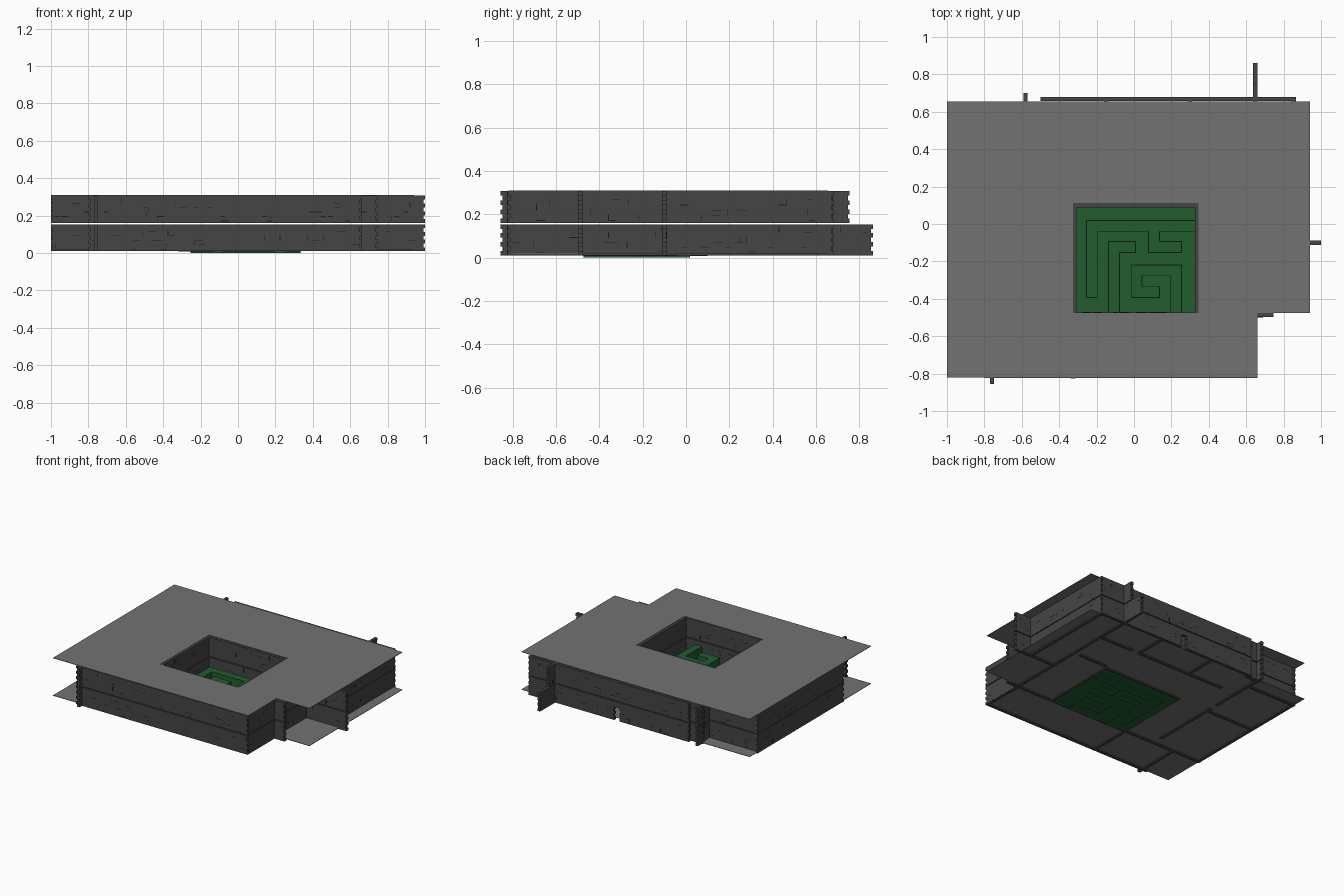
import bpy, bmesh, random
from mathutils import Vector

random.seed(4)
cube = bpy.data.objects.get("Cube")
if cube:
    bpy.data.objects.remove(cube)


def material(name, rgb):
    m = bpy.data.materials.new(name)
    m.use_nodes = True
    color = (*rgb, 1)
    m.diffuse_color = color
    bsdf = m.node_tree.nodes["Principled BSDF"]
    bsdf.inputs["Base Color"].default_value = color
    bsdf.inputs["Roughness"].default_value = 0.9
    return m


STONE = material("dark stone", (0.06, 0.06, 0.06))
JOINT = material("black joint", (0.01, 0.01, 0.01))
SLAB = material("grey slab", (0.17, 0.17, 0.17))
HEDGE = material("hedge green", (0.016, 0.11, 0.028))


def box(bm, lo, hi, mat=0):
    lo, hi = Vector(lo), Vector(hi)
    verts = bmesh.ops.create_cube(bm, size=1)["verts"]
    size, mid = hi - lo, (lo + hi) / 2
    for v in verts:
        v.co = Vector(a * b for a, b in zip(v.co, size)) + mid
    for f in {f for v in verts for f in v.link_faces}:
        f.material_index = mat


def finish(bm, name, *mats):
    mesh = bpy.data.meshes.new(name)
    bm.to_mesh(mesh)
    bm.free()
    for m in mats:
        mesh.materials.append(m)
    obj = bpy.data.objects.new(name, mesh)
    bpy.context.collection.objects.link(obj)
    return obj


THICK = 0.022
LOWER, UPPER = (0.01, 0.154), (0.16, 0.307)


def wall_piece(bm, axis, at, a, b, z0, z1, teeth=True):
    """One straight wall along an axis, with toothed ends and thin joints."""
    def put(s0, s1, t0, t1, c0, c1, mat=0):
        if axis == "x":
            box(bm, (s0, t0, c0), (s1, t1, c1), mat)
        else:
            box(bm, (t0, s0, c0), (t1, s1, c1), mat)

    half = THICK / 2
    tooth = 0.008 if teeth else 0
    put(a + tooth, b - tooth, at - half, at + half, z0, z1)
    if not teeth:
        return
    # interlocking stone ends
    step = (z1 - z0) / 7
    for i in range(0, 7, 2):
        c = z0 + i * step
        put(a, a + tooth, at - half, at + half, c, c + step)
        put(b - tooth, b, at - half, at + half, c, c + step)
    # short mortar joints on both faces
    for side in (-1, 1):
        face = at + side * half
        for _ in range(int((b - a) * 16)):
            long, tall = random.choice([(0.04, 0.003), (0.025, 0.003), (0.003, 0.03)])
            if b - a < long + 0.04:
                continue
            s = random.uniform(a + 0.01, b - long - 0.01)
            c = z0 + 0.01 + random.randrange(5) * 0.024
            put(s, s + long, face - 0.0007, face + 0.0007, c, c + tall, 1)


def wall(name, axis, at, a, b):
    bm = bmesh.new()
    for z0, z1 in (LOWER, UPPER):
        wall_piece(bm, axis, at, a, b, z0, z1)
    finish(bm, name, STONE, JOINT)


# Outer and inner walls: name, direction, position, start, end
for spec in (
    ("front_wall", "x", -0.813, -0.8, 0.66),
    ("front_left_wall", "y", -0.76, -0.855, -0.47),
    ("left_step_wall", "x", -0.48, -1, -0.32),
    ("left_wall", "y", -0.988, -0.49, 0.56),
    ("left_back_wall", "x", 0.545, -1, -0.57),
    ("back_step_wall", "y", -0.58, 0.2, 0.7),
    ("back_short_wall", "x", 0.641, -0.6, -0.48),
    ("right_wall", "y", 0.854, -0.1, 0.68),
    ("right_step_wall", "x", -0.1, 0.64, 1),
    ("right_stub", "x", -0.487, 0.36, 0.745),
    ("court_left_wall", "y", -0.318, -0.475, 0.105),
    ("court_right_wall", "y", 0.337, -0.475, 0.105),
    ("court_back_wall", "x", 0.1, -0.325, 0.345),
    ("court_front_wall", "x", -0.483, -0.325, 0.345),
    ("front_partition", "y", -0.325, -0.825, -0.48),
    ("hall_right_wall", "x", 0.125, 0.36, 0.6),
    ("hall_back_wall", "x", 0.41, -0.45, 0.3),
    ("hall_back_right", "x", 0.41, 0.36, 0.64),
    ("hall_left_wall", "y", -0.58, -0.4, 0.14),
    ("back_partition", "y", -0.15, 0.41, 0.66),
    ("back_partition_right", "y", 0.3, 0.41, 0.66),
    ("left_partition", "x", 0.1, -0.98, -0.58),
):
    wall(*spec)

# Long cross wall whose lower storey reaches further back
bm = bmesh.new()
for (z0, z1), end in ((LOWER, 0.862), (UPPER, 0.755)):
    wall_piece(bm, "y", 0.648, -0.82, end, z0, z1)
finish(bm, "long_cross_wall", STONE, JOINT)

# Back wall with a doorway in the lower storey
bm = bmesh.new()
wall_piece(bm, "x", 0.668, -0.5, 0.865, *UPPER)
wall_piece(bm, "x", 0.668, -0.5, 0.09, *LOWER)
wall_piece(bm, "x", 0.668, 0.135, 0.865, *LOWER)
wall_piece(bm, "x", 0.668, 0.08, 0.145, 0.11, LOWER[1], teeth=False)
finish(bm, "back_wall", STONE, JOINT)


def slab(name, z, thick):
    """Flat storey plate with a cut corner and a courtyard opening."""
    xs = (-1, -0.325, 0.346, 0.66, 0.94)
    ys = (-0.82, -0.476, 0.112, 0.655)
    bm = bmesh.new()
    grid = [[bm.verts.new((x, y, z)) for x in xs] for y in ys]
    for j in range(len(ys) - 1):
        for i in range(len(xs) - 1):
            if (i, j) in ((1, 1), (3, 0)):
                continue
            bm.faces.new((grid[j][i], grid[j][i + 1], grid[j + 1][i + 1], grid[j + 1][i]))
    bmesh.ops.delete(bm, geom=[v for v in bm.verts if not v.link_faces], context="VERTS")
    top = bmesh.ops.extrude_face_region(bm, geom=bm.faces[:])["geom"]
    bmesh.ops.translate(bm, vec=(0, 0, thick),
                        verts=[e for e in top if isinstance(e, bmesh.types.BMVert)])
    bmesh.ops.recalc_face_normals(bm, faces=bm.faces)
    finish(bm, name, SLAB)


slab("ground_floor", 0.019, 0.003)
slab("roof", 0.307, 0.003)

# Courtyard lawn
bm = bmesh.new()
box(bm, (-0.318, -0.475, 0.008), (0.337, 0.1, 0.02))
finish(bm, "lawn", HEDGE)

# Maze hedges, each a run of points along the centre line
hedges = (
    ((0.305, -0.01), (-0.225, -0.01), (-0.225, -0.365)),
    ((0.107, -0.01), (0.107, -0.123), (0.225, -0.123)),
    ((-0.02, -0.123), (-0.107, -0.123), (-0.107, -0.445)),
    ((0.225, -0.445), (0.225, -0.248), (0.014, -0.248), (0.014, -0.364), (0.108, -0.364)),
)
bm = bmesh.new()
r = 0.029
for run in hedges:
    for (ax, ay), (bx, by) in zip(run, run[1:]):
        box(bm, (min(ax, bx) - r, min(ay, by) - r, 0),
            (max(ax, bx) + r, max(ay, by) + r, 0.12))
finish(bm, "maze_hedges", HEDGE)

# Thin dark outline on the lawn around each hedge
bm = bmesh.new()
r += 0.002
for run in hedges:
    for (ax, ay), (bx, by) in zip(run, run[1:]):
        box(bm, (min(ax, bx) - r, min(ay, by) - r, 0.019),
            (max(ax, bx) + r, max(ay, by) + r, 0.021))
finish(bm, "hedge_outline", JOINT)
